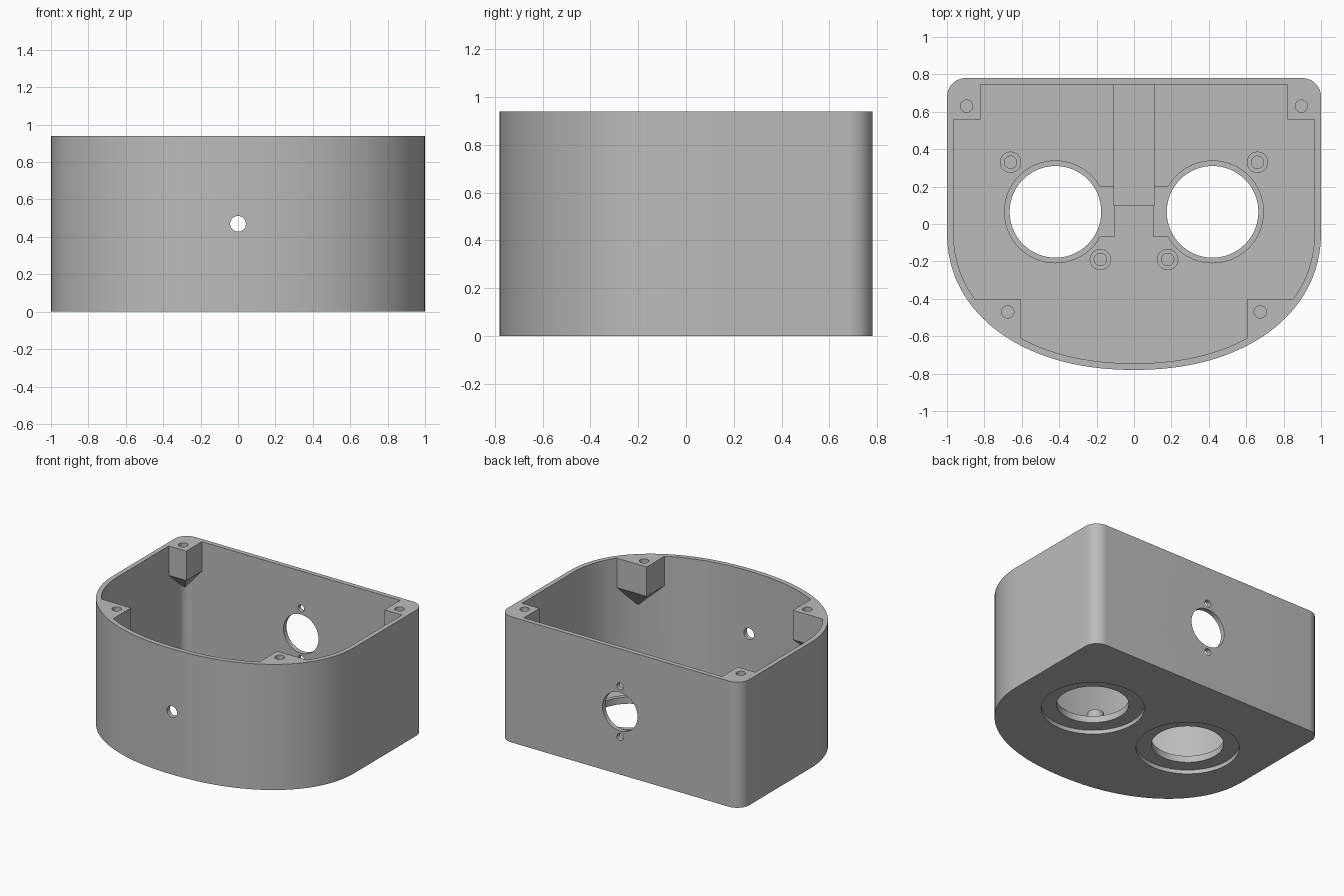
import bpy, bmesh, math
from mathutils import Vector

cube = bpy.data.objects.get("Cube")
if cube:
    bpy.data.objects.remove(cube, do_unlink=True)

HEIGHT, FLOOR = 0.94, 0.065

grey = bpy.data.materials.new("plain grey")
grey.use_nodes = True
colour = (0.5, 0.5, 0.5, 1)
grey.diffuse_color = colour
grey.node_tree.nodes["Principled BSDF"].inputs["Base Color"].default_value = colour


def make(name, bm):
    bmesh.ops.recalc_face_normals(bm, faces=bm.faces)
    mesh = bpy.data.meshes.new(name)
    bm.to_mesh(mesh)
    bm.free()
    mesh.materials.append(grey)
    obj = bpy.data.objects.new(name, mesh)
    bpy.context.collection.objects.link(obj)
    return obj


def prism(name, outline, z0, z1):
    bm = bmesh.new()
    face = bm.faces.new([bm.verts.new((x, y, z0)) for x, y in outline])
    top = bmesh.ops.extrude_face_region(bm, geom=[face])["geom"]
    moved = [v for v in top if isinstance(v, bmesh.types.BMVert)]
    bmesh.ops.translate(bm, verts=moved, vec=(0, 0, z1 - z0))
    return make(name, bm)


def box(name, x0, x1, y0, y1, z0, z1):
    return prism(name, [(x0, y0), (x1, y0), (x1, y1), (x0, y1)], z0, z1)


def disc(name, x, y, r, z0, z1, n=64):
    turns = [math.tau * i / n for i in range(n)]
    return prism(name, [(x + r * math.cos(a), y + r * math.sin(a)) for a in turns], z0, z1)


def drill(name, z, r, y0, y1):
    """Cylinder along y, centred on x = 0."""
    obj = disc(name, 0, 0, r, y0, y1, 40)
    for v in obj.data.vertices:
        v.co = (v.co.x, v.co.z, z + v.co.y)
    obj.data.flip_normals()
    return obj


def combine(obj, tool, operation="DIFFERENCE"):
    mod = obj.modifiers.new("cut", "BOOLEAN")
    mod.operation, mod.solver, mod.object = operation, "EXACT", tool
    bpy.context.view_layer.objects.active = obj
    bpy.ops.object.modifier_apply(modifier=mod.name)
    bpy.data.objects.remove(tool, do_unlink=True)


def d_outline(inset, corner):
    """Square back with rounded corners, full bowed front."""
    half, back, mid, bow = 1 - inset, 0.78 - inset, -0.04, 0.74 - inset
    pts = []
    for cx, start in ((half - corner, 0), (corner - half, math.pi / 2)):
        for i in range(13):
            a = start + math.pi / 2 * i / 12
            pts.append((cx + corner * math.cos(a), back - corner + corner * math.sin(a)))
    n, power = 72, 2 / 2.15
    for i in range(n + 1):
        a = math.pi * (1 + i / n)
        c, s = math.cos(a), abs(math.sin(a))
        pts.append((half * math.copysign(abs(c) ** power, c), mid - bow * s ** power))
    return pts


def screw_block(x, y, side, front, tip):
    """Corner block ending below in a pointed taper."""
    bm = bmesh.new()
    far_x, far_y = side * 1.2, front * 1.0
    for z in (0.72, HEIGHT + 0.3):
        for px in (x, far_x):
            for py in (y, far_y):
                if z > 0.8 or px == x or py == y:
                    bm.verts.new((px, py, z))
    bm.verts.new((*tip, 0.56))
    bm.verts.new((far_x, far_y, 0.5))
    bmesh.ops.convex_hull(bm, input=bm.verts)
    return make("block_tool", bm)


def smooth(obj):
    bpy.ops.object.select_all(action="DESELECT")
    obj.select_set(True)
    bpy.context.view_layer.objects.active = obj
    bpy.ops.object.shade_smooth_by_angle(angle=math.radians(25))


# Enclosure: outer solid minus a cavity that leaves the corner blocks standing
body = prism("enclosure_body", d_outline(0, 0.1), 0, HEIGHT)
cavity = prism("cavity_tool", d_outline(0.035, 0.065), FLOOR, HEIGHT + 0.1)
for side in (-1, 1):
    combine(cavity, screw_block(side * 0.82, 0.56, side, 1, (side * 0.96, 0.74)))
    combine(cavity, screw_block(side * 0.605, -0.4, side, -1, (side * 0.77, -0.52)))
combine(body, cavity)

# Screw holes, and floor openings with a shallow recess underneath
for side in (-1, 1):
    for x, y in ((0.895, 0.63), (0.675, -0.47)):
        combine(body, disc("screw_tool", side * x, y, 0.033, 0.74, 1.1, 32))
    combine(body, disc("recess_tool", side * 0.42, 0.065, 0.35, -0.1, 0.03))
    combine(body, disc("opening_tool", side * 0.42, 0.065, 0.245, -0.1, 0.3))

# Wall holes: a small one in front, a large one with two screw holes behind
combine(body, drill("front_tool", 0.47, 0.042, -1, -0.6))
for z, r in ((0.47, 0.145), (0.66, 0.026), (0.28, 0.026)):
    combine(body, drill("back_tool", z, r, 0.6, 1))
smooth(body)

# Raised rims around the floor openings, each with an inner pad
for side, label in ((-1, "right"), (1, "left")):
    rim = disc(label + "_opening_rim", side * 0.42, 0.065, 0.275, FLOOR - 0.01, FLOOR + 0.015)
    xs = sorted((side * 0.105, side * 0.3))
    combine(rim, box("pad_tool", *xs, -0.07, 0.2, FLOOR - 0.01, FLOOR + 0.015), "UNION")
    combine(rim, disc("opening_tool", side * 0.42, 0.065, 0.245, -0.1, 0.3))
    smooth(rim)

    # Hollow standoffs on the floor
    for x, y, place in ((0.66, 0.33, "back"), (0.18, -0.19, "front")):
        post = disc(f"{label}_{place}_standoff", side * x, y, 0.057, FLOOR - 0.01, 0.16, 32)
        combine(post, disc("bore_tool", side * x, y, 0.033, FLOOR, 0.3, 32))
        smooth(post)

# Central floor slab running to the back wall
box("centre_slab", -0.11, 0.11, 0.1, 0.755, FLOOR - 0.01, 0.11)
